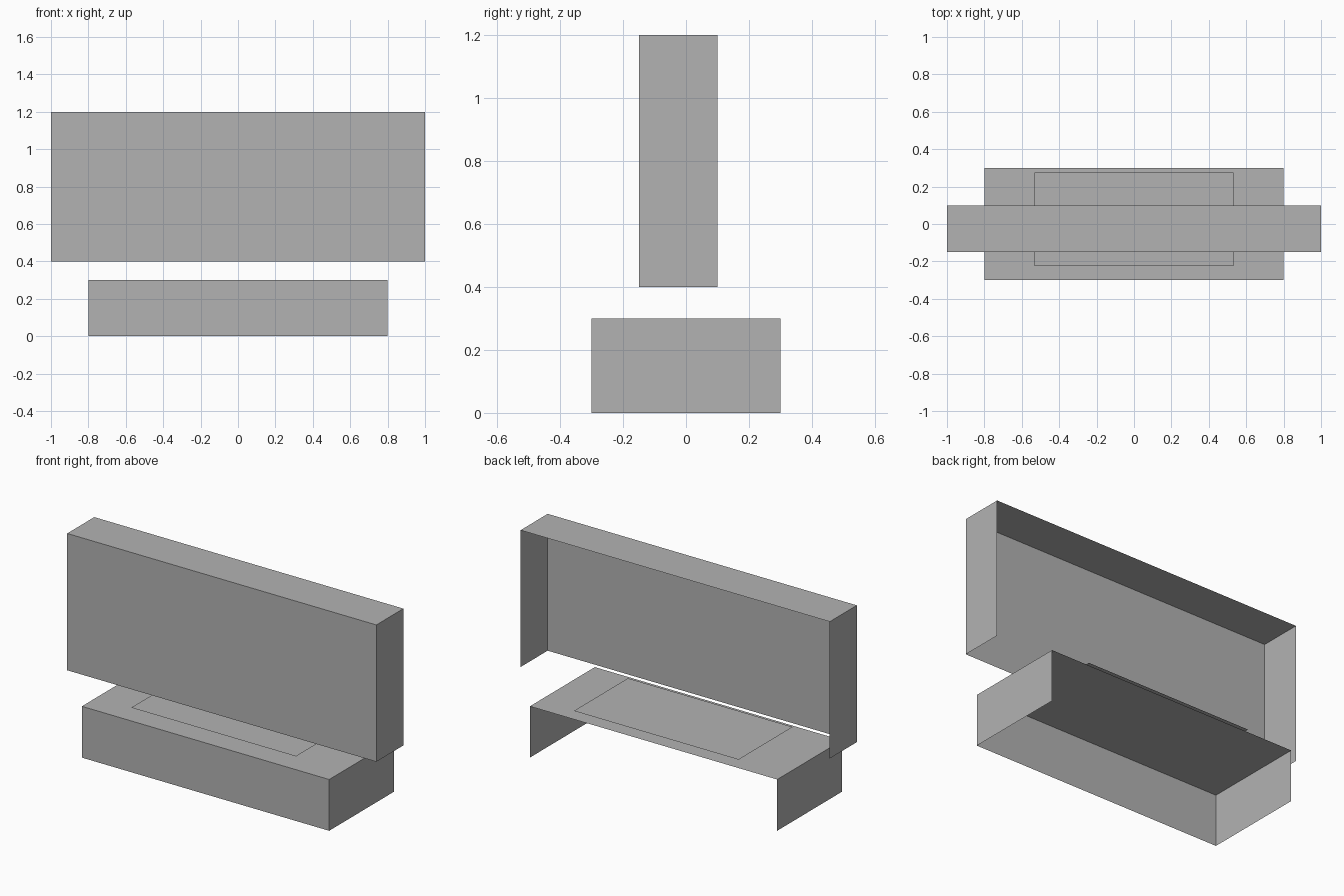
import bpy
import bmesh

cube = bpy.data.objects.get("Cube")
if cube:
    bpy.data.objects.remove(cube, do_unlink=True)

# One plain grey for everything
grey = bpy.data.materials.new("plain grey")
grey.use_nodes = True
colour = (0.45, 0.45, 0.45, 1)
grey.diffuse_color = colour
grey.node_tree.nodes["Principled BSDF"].inputs["Base Color"].default_value = colour


def sheet_box(name, low, high, is_open):
    """Thin-walled box between two corners, without the faces that is_open picks."""
    bm = bmesh.new()
    bmesh.ops.create_cube(bm, size=1)
    for v in bm.verts:
        v.co = [lo + (c + 0.5) * (hi - lo) for c, lo, hi in zip(v.co, low, high)]
    bm.normal_update()
    bmesh.ops.delete(bm, geom=[f for f in bm.faces if is_open(f.normal)], context='FACES')
    mesh = bpy.data.meshes.new(name)
    bm.to_mesh(mesh)
    bm.free()
    mesh.materials.append(grey)
    obj = bpy.data.objects.new(name, mesh)
    bpy.context.collection.objects.link(obj)
    return obj


def back_or_bottom(n):
    return n.y > 0.5 or n.z < -0.5


def all_but_top(n):
    return n.z < 0.5


# Tall upper cover and low base cover, both open at the back and underneath
sheet_box("upper_cover", (-1, -0.15, 0.4), (1, 0.1, 1.2), back_or_bottom)
sheet_box("base_cover", (-0.8, -0.3, 0), (0.8, 0.3, 0.3), back_or_bottom)

# Single flat sheet hovering just above the base
sheet_box("top_plate", (-0.533, -0.225, 0.3), (0.533, 0.275, 0.335), all_but_top)
